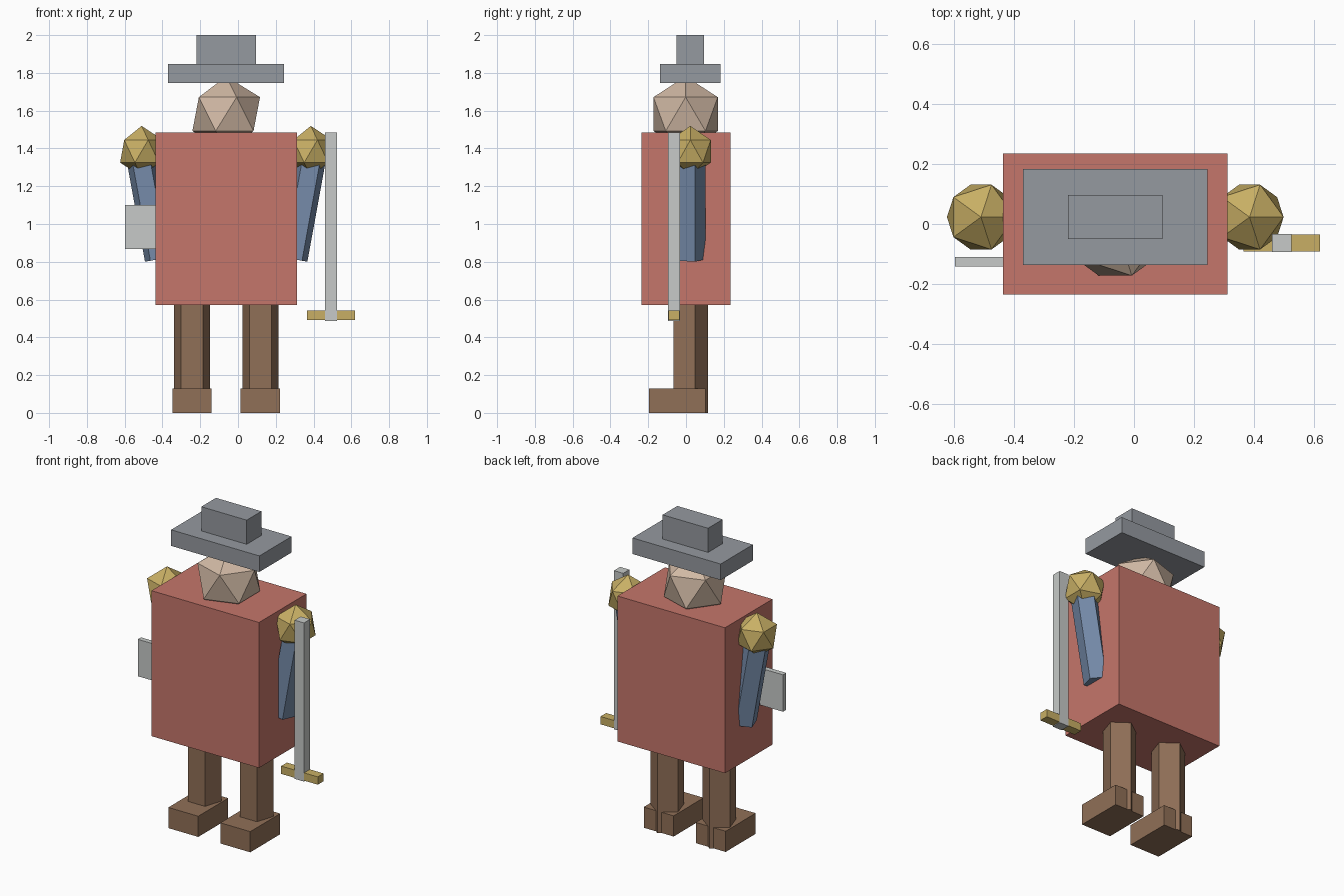
import bpy
from math import cos, sin
from mathutils import Vector

if "Cube" in bpy.data.objects:
    bpy.data.objects.remove(bpy.data.objects["Cube"], do_unlink=True)


def material(name, color):
    m = bpy.data.materials.new(name)
    m.use_nodes = True
    m.diffuse_color = (*color, 1)
    for node in m.node_tree.nodes:
        if node.type == 'BSDF_PRINCIPLED':
            node.inputs["Base Color"].default_value = (*color, 1)
    return m


RED = material("red_cloth", (0.56, 0.18, 0.145))
GREY = material("grey_felt", (0.30, 0.32, 0.35))
SILVER = material("silver", (0.57, 0.59, 0.58))
GOLD = material("gold", (0.58, 0.43, 0.13))
BLUE = material("blue_sleeve", (0.18, 0.26, 0.40))
BROWN = material("brown_leather", (0.28, 0.16, 0.095))
SKIN = material("skin", (0.63, 0.48, 0.37))

MID = -0.0625  # centre line of the figure


def finish(name, mat):
    obj = bpy.context.object
    obj.name = name
    obj.data.materials.append(mat)
    return obj


def box(name, mat, xs, ys, zs):
    """Box from its extent on each axis."""
    spans = (xs, ys, zs)
    bpy.ops.mesh.primitive_cube_add(size=1, location=[sum(s) / 2 for s in spans])
    obj = finish(name, mat)
    obj.scale = [s[1] - s[0] for s in spans]
    return obj


def ball(name, mat, center, radius, stretch=1):
    bpy.ops.mesh.primitive_ico_sphere_add(subdivisions=1, radius=radius, location=center)
    finish(name, mat).scale.z = stretch


def limb(name, mat, top, bottom, radius):
    """Five-sided prism between two points, tilted only sideways."""
    top, bottom = Vector(top), Vector(bottom)
    axis = top - bottom
    bpy.ops.mesh.primitive_cylinder_add(vertices=5, radius=radius, depth=axis.length,
                                        location=(top + bottom) / 2)
    finish(name, mat).rotation_euler.y = Vector((axis.z, axis.x)).angle_signed(Vector((1, 0)))


# Torso, head and hat
box("torso", RED, (MID - 0.374, MID + 0.374), (-0.236, 0.236), (0.57, 1.485))
ball("head", SKIN, (MID, -0.002, 1.582), 0.2)
box("hat_brim", GREY, (MID - 0.307, MID + 0.307), (-0.137, 0.183), (1.747, 1.848))
box("hat_crown", GREY, (MID - 0.158, MID + 0.158), (-0.05, 0.096), (1.848, 2.0))

# Paired limbs
for side, s in (("left", 1), ("right", -1)):
    ball(side + "_shoulder", GOLD, (MID + s * 0.448, 0.023, 1.385), 0.127, 1.055)
    limb(side + "_arm", BLUE, (MID + s * 0.458, 0.023, 1.38),
         (MID + s * 0.355, 0.023, 0.814), 0.08)
    x = MID + s * 0.181
    limb(side + "_leg", BROWN, (x, 0.016, 0.65), (x, 0.016, 0), 0.1)
    box(side + "_shoe", BROWN, (x - 0.104, x + 0.104), (-0.196, 0.102), (0, 0.13))

# Shield on the right, lowered sword on the left
box("shield", SILVER, (-0.598, -0.368), (-0.142, -0.11), (0.868, 1.1))
box("sword_blade", SILVER, (0.46, 0.525), (-0.094, -0.033), (0.487, 1.485))
box("sword_guard", GOLD, (0.365, 0.62), (-0.092, -0.035), (0.492, 0.541))
